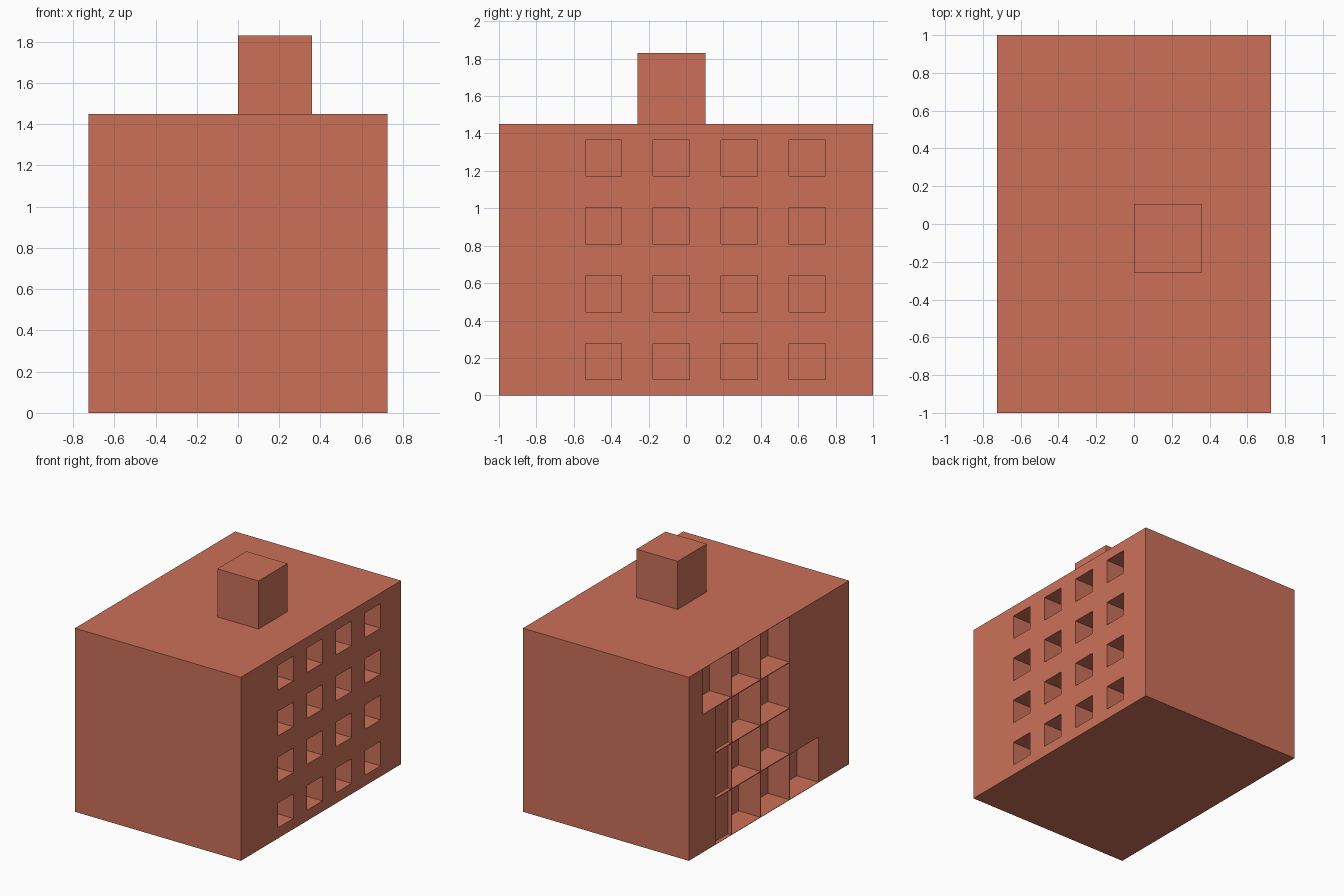
import bpy, bmesh
from mathutils import Matrix

if "Cube" in bpy.data.objects:
    bpy.data.objects.remove(bpy.data.objects["Cube"])

CELL = 0.3625          # room grid spacing
HALF_X, HEIGHT = 0.725, 1.45
Y0 = -0.622            # grid start along y
GAP = 0.003            # half the thickness of the partitions

clay = bpy.data.materials.new("terracotta")
clay.diffuse_color = (0.60, 0.163, 0.097, 1)
clay.use_nodes = True
clay.node_tree.nodes["Principled BSDF"].inputs["Base Color"].default_value = clay.diffuse_color


def add_boxes(name, boxes):
    """One object from (x0, x1, y0, y1, z0, z1) boxes."""
    bm = bmesh.new()
    for x0, x1, y0, y1, z0, z1 in boxes:
        m = (Matrix.Translation(((x0 + x1) / 2, (y0 + y1) / 2, (z0 + z1) / 2))
             @ Matrix.Diagonal((x1 - x0, y1 - y0, z1 - z0, 1)))
        bmesh.ops.create_cube(bm, size=1, matrix=m)
    me = bpy.data.meshes.new(name)
    bm.to_mesh(me)
    bm.free()
    ob = bpy.data.objects.new(name, me)
    bpy.context.collection.objects.link(ob)
    me.materials.append(clay)
    return ob


# Main block and chimney
block = add_boxes("building_block", [(-HALF_X, HALF_X, -1, 1, 0, HEIGHT)])
add_boxes("chimney", [(0, 0.36, -0.258, 0.104, HEIGHT, 1.83)])

# Window holes on the right side, room recesses on the left side
windows, rooms = [], []
for col in range(4):
    for row in range(4):
        y, z = Y0 + col * CELL, row * CELL
        cy, cz = y + CELL / 2, z + CELL / 2
        windows.append((HALF_X - 0.19, HALF_X + 0.1,
                        cy - 0.097, cy + 0.097, cz - 0.097, cz + 0.097))
        if col == 0 and row > 0:
            continue                       # these rooms are walled up
        shallow = col == 3 and row < 3     # narrow, shallow niches
        depth = 0.03 if shallow else 0.19
        width = 0.205 if shallow else CELL
        rooms.append((-HALF_X - 0.1, -HALF_X + depth,
                      y + GAP, y + width - GAP, z + GAP, z + CELL - GAP))

cutter = add_boxes("opening_cutter", windows + rooms)
cutter.hide_render = True
mod = block.modifiers.new("openings", 'BOOLEAN')
mod.operation = 'DIFFERENCE'
mod.solver = 'EXACT'
mod.object = cutter
bpy.context.view_layer.objects.active = block
bpy.ops.object.modifier_apply(modifier=mod.name)
bpy.data.objects.remove(cutter)
